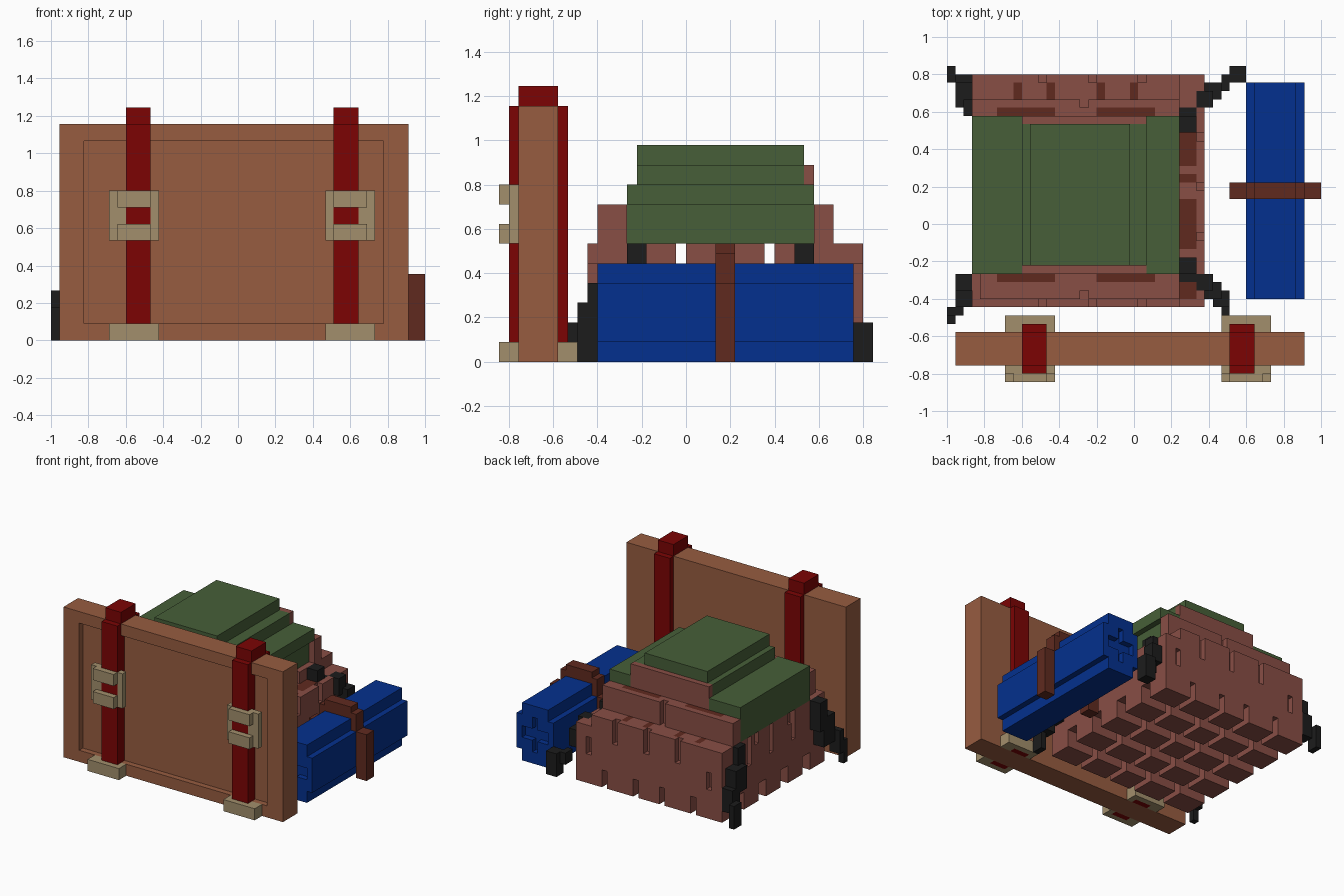
import bpy, bmesh, math

if "Cube" in bpy.data.objects:
    bpy.data.objects.remove(bpy.data.objects["Cube"], do_unlink=True)

V = 2 / 45                       # size of one block
DIRS = [(1, 0, 0), (-1, 0, 0), (0, 1, 0), (0, -1, 0), (0, 0, 1), (0, 0, -1)]


def material(name, rgb):
    lin = [((c / 255 + 0.055) / 1.055) ** 2.4 if c > 10 else c / 255 / 12.92 for c in rgb]
    m = bpy.data.materials.new(name)
    m.use_nodes = True
    m.diffuse_color = (*lin, 1)
    bsdf = m.node_tree.nodes["Principled BSDF"]
    bsdf.inputs["Base Color"].default_value = (*lin, 1)
    bsdf.inputs["Roughness"].default_value = 0.9
    return m


WOOD = material("case brown", (151, 92, 64))
RED = material("strap red", (124, 4, 4))
TAN = material("buckle tan", (162, 143, 108))
GREEN = material("flap green", (71, 95, 56))
BLUE = material("roll blue", (4, 48, 142))
PINK = material("pack clay", (137, 78, 69))
BROWN = material("dark brown", (96, 42, 31))
BLACK = material("rope black", (28, 28, 28))


def cells(box):
    """All block cells in a box given as x0, y0, z0, x1, y1, z1."""
    a, b, c, d, e, f = box
    return {(x, y, z) for x in range(a, d) for y in range(b, e) for z in range(c, f)}


def build(name, mats, add, cut=(), painted=()):
    """Join boxes of blocks, cut others away, keep the outer skin as one mesh.
    Upward faces over the painted columns take the second material."""
    solid = set().union(*map(cells, add)).difference(*map(cells, cut))
    paint = {(x, y) for x0, y0, x1, y1 in painted
             for x in range(x0, x1) for y in range(y0, y1)}
    bm = bmesh.new()
    verts = {}

    def vert(p):
        if p not in verts:
            verts[p] = bm.verts.new((-1 + p[0] * V, (p[1] - 19) * V, p[2] * V))
        return verts[p]

    for cell in solid:
        for d in DIRS:
            if tuple(c + k for c, k in zip(cell, d)) in solid:
                continue
            axis = [abs(k) for k in d].index(1)
            u, w = (axis + 1) % 3, (axis + 2) % 3
            ring = [(0, 0), (1, 0), (1, 1), (0, 1)]
            if d[axis] < 0:
                ring.reverse()
            corners = []
            for s, t in ring:
                p = list(cell)
                p[axis] += max(d[axis], 0)
                p[u] += s
                p[w] += t
                corners.append(vert(tuple(p)))
            face = bm.faces.new(corners)
            face.material_index = int(d[2] == 1 and cell[:2] in paint)
    bmesh.ops.dissolve_limit(bm, angle_limit=math.radians(1), verts=bm.verts[:],
                             edges=bm.edges[:], delimit={'MATERIAL', 'NORMAL'})
    bmesh.ops.triangulate(bm, faces=[f for f in bm.faces if len(f.verts) > 4])
    mesh = bpy.data.meshes.new(name)
    bm.to_mesh(mesh)
    bm.free()
    for m in mats:
        mesh.materials.append(m)
    obj = bpy.data.objects.new(name, mesh)
    bpy.context.collection.objects.link(obj)


# Travel case with a recessed front panel
build("case", [WOOD], [(1, 2, 0, 43, 6, 26)], [(4, 2, 2, 40, 3, 24)])

# Case straps with buckles and metal feet
for side, s, b in (("right", 9, 7), ("left", 34, 33)):
    strap = [(s, 1, 0, s + 3, 3, 26), (s, 5, 0, s + 3, 7, 26)]
    build("case_strap_" + side, [RED], strap + [(s, 2, 26, s + 3, 6, 28)])
    build("buckle_" + side, [TAN],
          [(b, 1, 12, b + 6, 2, 18), (b + 1, 0, 12, b + 5, 1, 14),
           (b + 1, 0, 16, b + 5, 1, 18)], strap)
    build("case_foot_front_" + side, [TAN], [(b, 0, 0, b + 6, 2, 2)], strap)
    build("case_foot_back_" + side, [TAN], [(b, 6, 0, b + 6, 8, 2)], strap)

# Bedroll with a cross-shaped hollow in each end
holes = []
for y in (10, 35):
    holes += [(39, y, 2, 40, y + 1, 8), (37, y, 4, 42, y + 1, 6)]
build("bedroll", [BLUE],
      [(36, 10, 2, 43, 36, 8), (37, 10, 0, 42, 36, 10)], holes)
build("bedroll_strap", [BROWN],
      [(43, 22, 0, 45, 24, 8), (34, 22, 0, 36, 24, 8), (42, 22, 8, 43, 24, 11),
       (36, 22, 8, 37, 24, 11), (37, 22, 10, 42, 24, 12)])

# Tie ropes running from the flap corners to the ground
ropes = {
    "rope_front_left": [(28, 13, 10, 30, 15, 12), (28, 12, 8, 30, 14, 10),
                        (30, 11, 7, 32, 13, 10), (31, 10, 5, 33, 12, 9),
                        (32, 9, 3, 34, 11, 8), (33, 8, 0, 34, 10, 6)],
    "rope_back_left": [(28, 30, 10, 30, 32, 12), (28, 31, 8, 30, 33, 10),
                       (30, 33, 7, 32, 35, 10), (31, 34, 5, 33, 36, 8),
                       (33, 35, 2, 34, 37, 4), (34, 36, 0, 36, 38, 4)],
    "rope_front_right": [(1, 11, 7, 3, 13, 12), (1, 9, 4, 3, 12, 9),
                         (0, 8, 2, 2, 9, 6), (0, 7, 0, 1, 8, 4)],
    "rope_back_right": [(2, 32, 8, 3, 34, 12), (1, 33, 5, 3, 36, 9),
                        (1, 35, 2, 3, 37, 6), (0, 36, 0, 1, 38, 4)],
}
for name, boxes in ropes.items():
    build(name, [BLACK], boxes)

# Stepped pack body: slots under the base, slits in the walls
slots = [box for boxes in ropes.values() for box in boxes]
for n in (5, 11, 16, 22):
    slots.append((3 + n, 9, 0, 4 + n, 37, 3))
for y in (13, 19, 25, 31):
    slots.append((3, y, 0, 31, y + 2, 3))
for n in (8, 14, 20):
    slots += [(3 + n, 36, 8, 4 + n, 37, 12), (3 + n, 9, 8, 4 + n, 10, 12),
              (3, 9 + n, 7, 4, 10 + n, 12), (30, 9 + n, 7, 31, 10 + n, 10)]
for n in (2, 25):
    slots += [(3 + n, 36, 5, 4 + n, 37, 8), (3, 9 + n, 5, 4, 10 + n, 8)]
slots += [(28, 9, 10, 31, 37, 12), (16, 33, 12, 17, 34, 16), (16, 10, 12, 17, 11, 16),
          (3, 18, 10, 31, 19, 12), (3, 27, 10, 31, 28, 12)]
marks = [(28, a, 30, b) for a, b in ((26, 31), (24, 25), (16, 22), (14, 15), (10, 12))]
for x in (6, 18):
    marks += [(x, 32, x + 7, 33), (x, 12, x + 7, 13)]
marks += [(x, 34, x + 1, 36) for x in (8, 12, 18, 22)]
build("pack_body", [PINK, BROWN],
      [(3, 9, 0, 31, 37, 12), (4, 10, 12, 28, 13, 16), (3, 32, 12, 28, 34, 16),
       (9, 13, 12, 24, 14, 18), (9, 31, 12, 24, 32, 20)], slots, marks)

# Folded flap on top of the pack
build("pack_flap", [GREEN],
      [(3, 13, 12, 9, 32, 18), (24, 13, 12, 27, 32, 16), (24, 13, 16, 28, 32, 18),
       (9, 14, 12, 24, 31, 20), (10, 14, 20, 22, 31, 22)])
